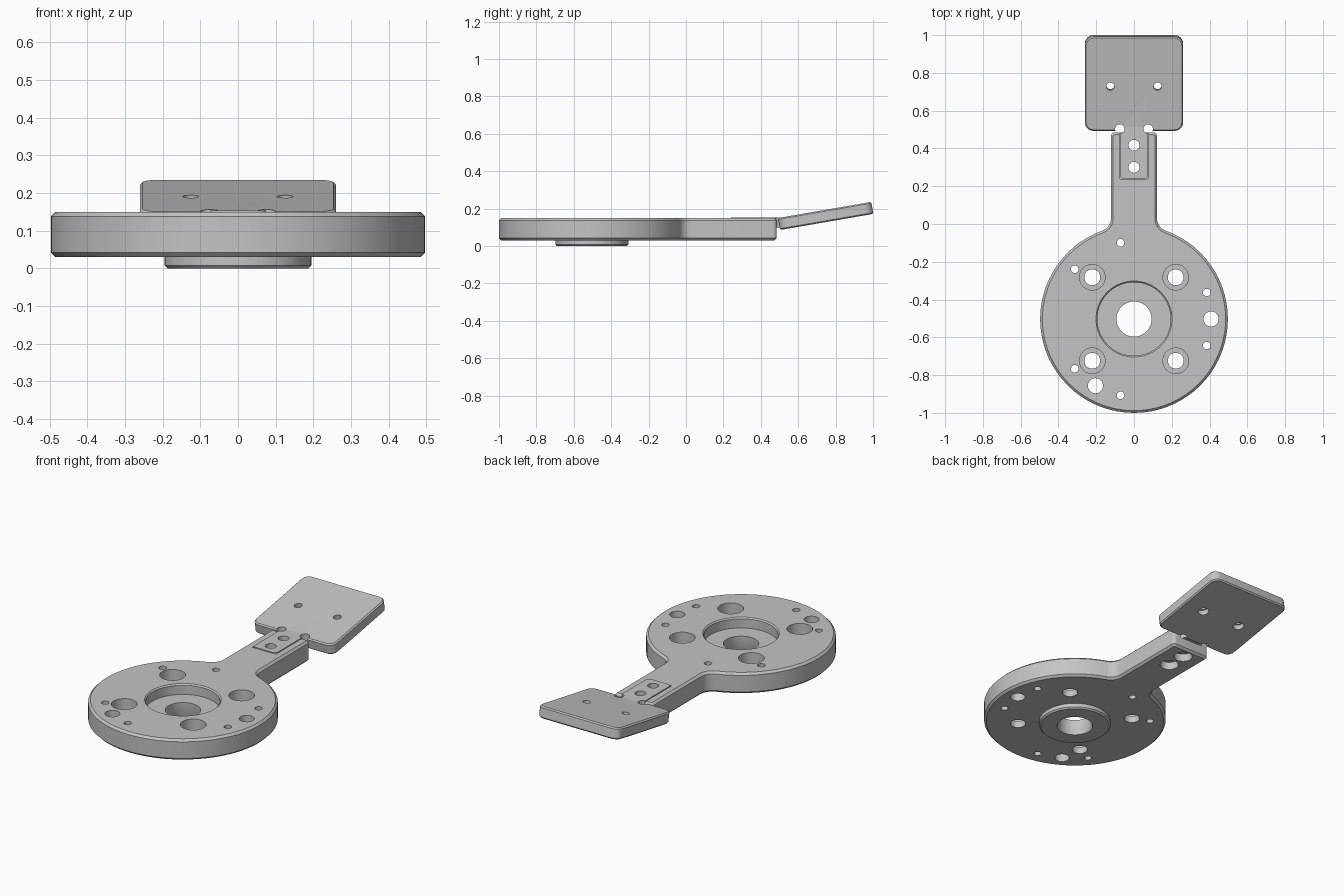
import bpy, bmesh
from math import pi, sin, cos, sqrt, atan2, radians
from mathutils import Matrix, Vector

if "Cube" in bpy.data.objects:
    bpy.data.objects.remove(bpy.data.objects["Cube"], do_unlink=True)

grey = bpy.data.materials.new("machined_grey")
grey.use_nodes = True
GREY = (0.55, 0.55, 0.55, 1)
grey.diffuse_color = GREY
grey.node_tree.nodes["Principled BSDF"].inputs["Base Color"].default_value = GREY


def arc(cx, cy, r, a0, a1, n):
    steps = [a0 + (a1 - a0) * i / n for i in range(n + 1)]
    return [(cx + r * cos(a), cy + r * sin(a)) for a in steps]


def mirrored(right):
    """Close a right-hand outline with its mirror image."""
    left = [(-x, y) for x, y in reversed(right) if abs(x) > 1e-5]
    return right + left


def rounded_rect(w, y0, y1, r0, r1):
    right = arc(w - r0, y0 + r0, r0, -pi / 2, 0, 6)
    right += arc(w - r1, y1 - r1, r1, 0, pi / 2, 6)
    return mirrored(right)


def to_object(bm, name):
    bmesh.ops.recalc_face_normals(bm, faces=bm.faces)
    mesh = bpy.data.meshes.new(name)
    bm.to_mesh(mesh)
    bm.free()
    mesh.materials.append(grey)
    obj = bpy.data.objects.new(name, mesh)
    bpy.context.collection.objects.link(obj)
    return obj


def slab(name, outline, z0, z1, chamfer=0):
    """Extrude an outline upwards and chamfer its top and bottom rims."""
    bm = bmesh.new()
    base = bm.faces.new([bm.verts.new((x, y, z0)) for x, y in outline])
    new = bmesh.ops.extrude_face_region(bm, geom=[base])["geom"]
    top = [g for g in new if isinstance(g, bmesh.types.BMVert)]
    bmesh.ops.translate(bm, verts=top, vec=(0, 0, z1 - z0))
    bmesh.ops.recalc_face_normals(bm, faces=bm.faces)
    if chamfer:
        rims = [e for e in bm.edges if abs(e.verts[0].co.z - e.verts[1].co.z) < 1e-6]
        bmesh.ops.bevel(bm, geom=rims, offset=chamfer, segments=1, affect='EDGES')
    return to_object(bm, name)


def turned(name, places, profile, n=32):
    """Solids of revolution of one (radius, z) profile at several places."""
    bm = bmesh.new()
    for px, py in places:
        rings = []
        for r, z in profile:
            rings.append([bm.verts.new((x, y, z)) for x, y in arc(px, py, r, 0, 2 * pi, n)[:-1]])
        for a, b in zip(rings, rings[1:]):
            for i in range(n):
                j = (i + 1) % n
                bm.faces.new((a[i], a[j], b[j], b[i]))
        bm.faces.new(rings[0][::-1])
        bm.faces.new(rings[-1])
    return to_object(bm, name)


def combine(obj, tool, operation='DIFFERENCE', keep=False):
    mod = obj.modifiers.new("combine", 'BOOLEAN')
    mod.operation = operation
    mod.solver = 'EXACT'
    mod.object = tool
    bpy.context.view_layer.objects.active = obj
    bpy.ops.object.modifier_apply(modifier=mod.name)
    if not keep:
        bpy.data.objects.remove(tool, do_unlink=True)


# Body: disc flowing into a straight arm through fillets
CY, R, W, F = -0.503, 0.497, 0.122, 0.07
fx = W + F
fy = CY + sqrt((R + F) ** 2 - fx ** 2)
a = atan2(fy - CY, fx)
outline = arc(0, CY, R, -pi / 2, a, 32)
outline += arc(fx, fy, F, a + pi, pi, 8)[1:]
outline += arc(W - 0.02, 0.465, 0.02, 0, pi / 2, 5)
body = slab("disc_and_arm", mirrored(outline), 0.03, 0.15, 0.012)

# Locating boss under the disc, then the stepped centre bore
combine(body, turned("boss", [(0, CY)], [(0.187, 0), (0.195, 0.008), (0.195, 0.06)], 64), 'UNION')
bore = [(0.103, -0.01), (0.093, 0.008), (0.093, 0.09), (0.194, 0.09),
        (0.194, 0.143), (0.204, 0.153), (0.204, 0.2)]
combine(body, turned("bore_cutter", [(0, CY)], bore, 64))

# Counterbored bolt holes
bolts = [(sx * 0.221, CY + sy * 0.221) for sx in (-1, 1) for sy in (-1, 1)]
combine(body, turned("bolt_cutter", bolts, [(0.042, -0.1), (0.042, 0.07), (0.068, 0.07), (0.068, 0.3)]))

# Dowel holes and small screw holes
dowels = [(0.408 * cos(t), CY + 0.408 * sin(t)) for t in (0, radians(240))]
combine(body, turned("dowel_cutter", dowels, [(0.04, -0.1), (0.04, 0.3)]))
screws = []
for t in (0, 120, 240):
    for d in (-20, 20):
        q = radians(t + d)
        screws.append((0.41 * cos(q), CY + 0.41 * sin(q)))
combine(body, turned("screw_cutter", screws, [(0.02, -0.1), (0.02, 0.3)], 20))

# Pocket in the arm for the tongue of the tilted plate
combine(body, slab("pocket_cutter", rounded_rect(0.076, 0.238, 0.6, 0.004, 0.004), 0.095, 0.3))
arm_holes = turned("arm_hole_cutter", [(0, 0.3), (0, 0.417)],
                   [(0.05, -0.1), (0.05, 0.075), (0.029, 0.075), (0.029, 0.3)])
combine(body, arm_holes, keep=True)

# Tilted plate with screw holes counterbored from below
plate = slab("tilted_plate", rounded_rect(0.26, 0, 0.506, 0.045, 0.045), 0, 0.065, 0.007)
combine(plate, turned("plate_hole_cutter", [(-0.125, 0.24), (0.125, 0.24)],
                      [(0.03, -0.1), (0.03, 0.03), (0.021, 0.03), (0.021, 0.2)], 24))
plate.data.transform(Matrix.Translation(Vector((0, 0.503, 0.086))) @ Matrix.Rotation(radians(9.8), 4, 'X'))

# Tongue joining the plate to the arm, with relief notches at its root
tongue = slab("tongue", rounded_rect(0.074, 0.24, 0.535, 0.02, 0.004), 0.098, 0.154)
combine(plate, tongue, 'UNION')
combine(plate, turned("relief_cutter", [(-0.075, 0.503), (0.075, 0.503)], [(0.025, -0.1), (0.025, 0.4)]))
combine(plate, arm_holes)

# Smooth round walls, crisp edges
bpy.ops.object.select_all(action='DESELECT')
for obj in (body, plate):
    obj.select_set(True)
bpy.context.view_layer.objects.active = body
bpy.ops.object.shade_smooth_by_angle(angle=radians(30))
